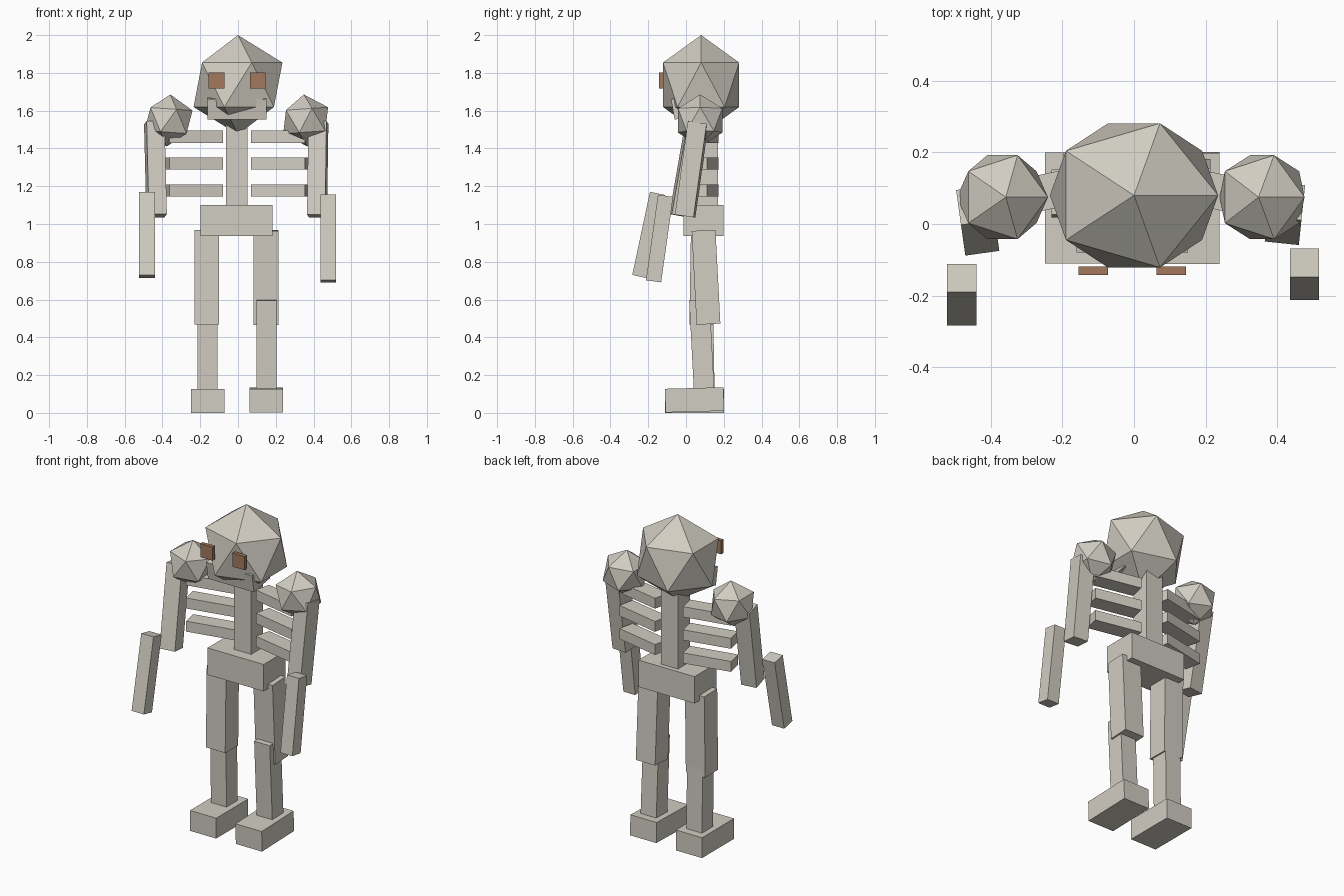
import bpy
from math import radians

default = bpy.data.objects.get("Cube")
if default:
    bpy.data.objects.remove(default, do_unlink=True)


def material(name, rgb):
    mat = bpy.data.materials.new(name)
    mat.use_nodes = True
    colour = (*rgb, 1)
    mat.diffuse_color = colour
    mat.node_tree.nodes["Principled BSDF"].inputs["Base Color"].default_value = colour
    return mat


BONE = material("bone", (0.64, 0.61, 0.54))
BROWN = material("eye brown", (0.36, 0.19, 0.11))


def finish(name, scale, rot, mat):
    ob = bpy.context.object
    ob.name = name
    ob.scale = scale
    ob.rotation_euler = [radians(a) for a in rot]
    ob.data.materials.append(mat)
    return ob


def box(name, centre, size, rot=(0, 0, 0), mat=BONE):
    bpy.ops.mesh.primitive_cube_add(size=1, location=centre)
    return finish(name, size, rot, mat)


def ball(name, centre, radii, rot=(0, 0, 0)):
    bpy.ops.mesh.primitive_ico_sphere_add(subdivisions=1, radius=1, location=centre)
    return finish(name, radii, rot, BONE)


# Head, jaw and trunk
ball("head", (0, 0.08, 1.737), (0.263, 0.237, 0.263))
box("jaw", (-0.005, 0.009, 1.621), (0.312, 0.16, 0.11), (10, 0, 0))
box("spine", (-0.007, 0.113, 1.32), (0.115, 0.115, 0.48))
box("pelvis", (-0.007, 0.093, 1.018), (0.381, 0.213, 0.165))

MID = -0.005  # symmetry line of the body
for side, s in (("left", 1), ("right", -1)):
    # Eye plates
    box(side + "_eye", (MID + s * 0.109, -0.131, 1.76), (0.083, 0.024, 0.083), mat=BROWN)

    # Ribs sweep forward at their outer ends
    for i in range(3):
        box(f"{side}_rib_{i + 1}", (MID + s * 0.227, 0.093, 1.178 + i * 0.142),
            (0.29, 0.1, 0.064), (0, 0, -12 * s))

    # Shoulder
    ball(side + "_shoulder", (MID + s * 0.363, 0.075, 1.548), (0.138,) * 3, (0, -4 * s, 0))

# Arms: the two sides swing by different amounts
box("left_upper_arm", (0.422, 0.03, 1.29), (0.096, 0.1, 0.5), (-8, 0, -6))
box("right_upper_arm", (-0.437, 0.01, 1.29), (0.096, 0.1, 0.5), (-10, 0, 8))
box("left_forearm", (0.477, -0.14, 0.923), (0.081, 0.081, 0.457), (-8, 0, 0))
box("right_forearm", (-0.482, -0.198, 0.942), (0.083, 0.081, 0.45), (-12, 0, 0))

# Legs
box("left_thigh", (0.148, 0.106, 0.718), (0.131, 0.126, 0.497), (3, 0, 0))
box("right_thigh", (-0.165, 0.085, 0.718), (0.131, 0.126, 0.5), (-1, 0, 0))
box("left_shin", (0.151, 0.083, 0.362), (0.106, 0.108, 0.473), (3, 0, 0))
box("right_shin", (-0.161, 0.093, 0.36), (0.106, 0.108, 0.48), (1, 0, 0))
box("left_foot", (0.15, 0.045, 0.069), (0.178, 0.31, 0.125), (1.5, 0, 0))
box("right_foot", (-0.16, 0.045, 0.063), (0.178, 0.31, 0.125))
